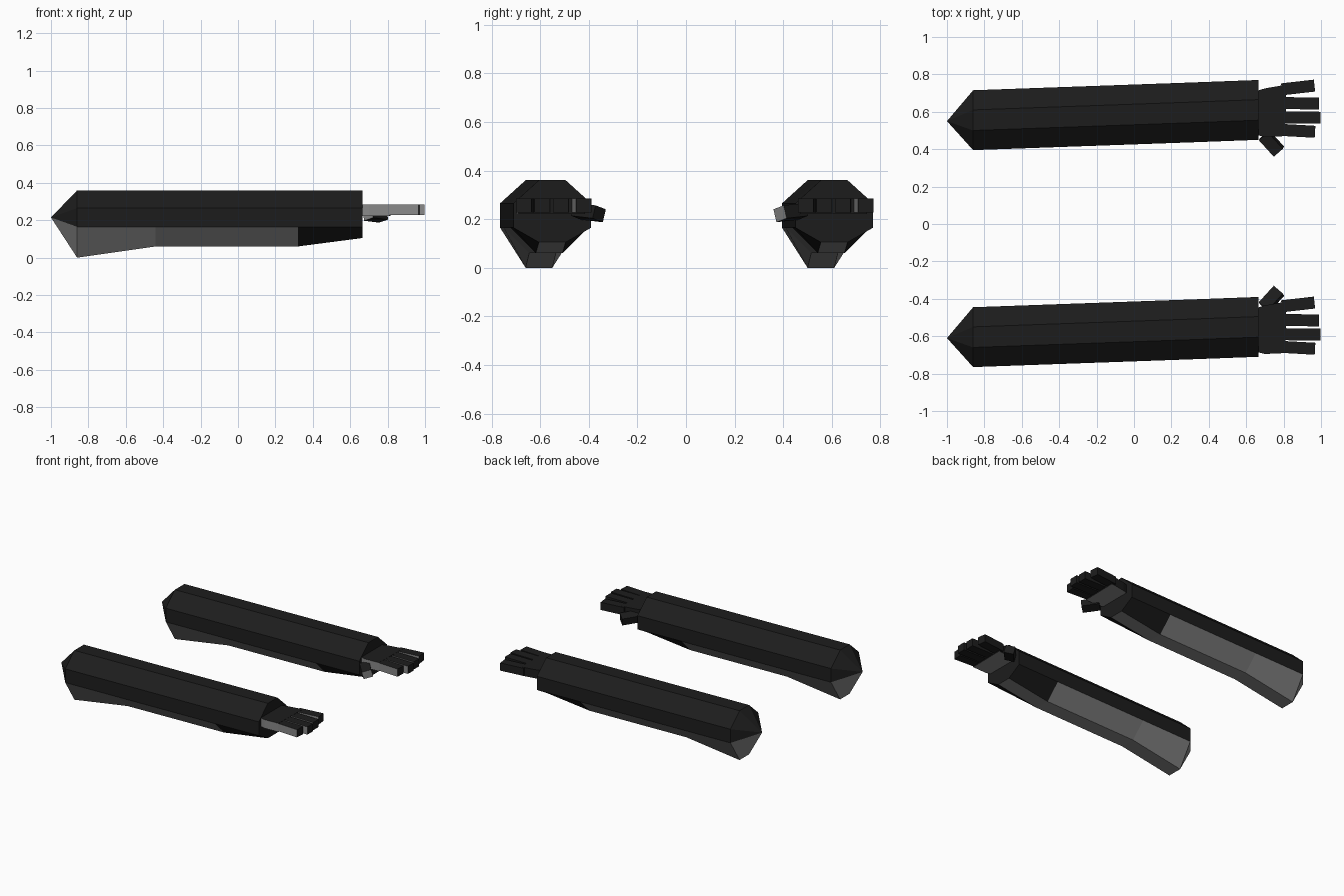
import bpy, bmesh, math
from mathutils import Vector, Matrix

if "Cube" in bpy.data.objects:
    bpy.data.objects.remove(bpy.data.objects["Cube"])


def material(name, v):
    m = bpy.data.materials.new(name)
    m.diffuse_color = (v, v, v, 1)
    m.use_nodes = True
    m.node_tree.nodes["Principled BSDF"].inputs["Base Color"].default_value = m.diffuse_color
    return m


dark = material("dark_cloth", 0.012)
grey = material("grey_underside", 0.25)


def finish(name, bm, rule):
    """Turn bmesh into an object; rule(face) is True for grey faces."""
    bmesh.ops.recalc_face_normals(bm, faces=bm.faces)
    bm.normal_update()
    for f in bm.faces:
        f.material_index = 1 if rule(f) else 0
    me = bpy.data.meshes.new(name)
    bm.to_mesh(me)
    bm.free()
    me.materials.append(dark)
    me.materials.append(grey)
    ob = bpy.data.objects.new(name, me)
    bpy.context.collection.objects.link(ob)
    return ob


def sleeve(name, y0):
    # octagonal loft: (x, centre offset in y, bottom height)
    stations = [(-0.86, -0.025, 0.0), (-0.44, -0.010, 0.06),
                (0.32, 0.017, 0.06), (0.665, 0.03, 0.105)]
    bm = bmesh.new()
    rings = []
    for x, dy, zb in stations:
        prof = [(-0.055, 0.36), (0.055, 0.36), (0.16, 0.265), (0.16, 0.165),
                (0.055, zb), (-0.055, zb), (-0.16, 0.165), (-0.16, 0.265)]
        rings.append([bm.verts.new((x, y0 + dy + y, z)) for y, z in prof])
    for a, b in zip(rings, rings[1:]):
        for i in range(8):
            j = (i + 1) % 8
            bm.faces.new((a[i], a[j], b[j], b[i]))
    # pointed elbow end and closed cuff
    tip = bm.verts.new((-1.0, y0 - 0.03, 0.215))
    for i in range(8):
        bm.faces.new((tip, rings[0][i], rings[0][(i + 1) % 8]))
    bm.faces.new(rings[-1])

    def rule(f):
        cuff_side = f.calc_center_median().x > 0.33 and abs(f.normal.y) > 0.2
        return f.normal.z < -0.2 and not cuff_side
    return finish(name, bm, rule)


def bar(name, start, end, width, thick, roll=0.0):
    # box running from start to end
    s, e = Vector(start), Vector(end)
    d = (e - s).normalized()
    side = Vector((0, 0, 1)).cross(d).normalized()
    up = d.cross(side)
    rot = Matrix((d, side, up)).transposed() @ Matrix.Rotation(roll, 3, 'X')
    bm = bmesh.new()
    bmesh.ops.create_cube(bm, size=1)
    for v in bm.verts:
        c = Vector((v.co.x * (e - s).length, v.co.y * width, v.co.z * thick))
        v.co = rot @ c + (s + e) / 2
    return finish(name, bm, lambda f: f.normal.y < -0.7)


def palm(name, y0):
    # flat tapered slab widening toward the knuckles
    outline = [(0.62, -0.095), (0.70, -0.115), (0.81, -0.11),
               (0.815, 0.165), (0.70, 0.145), (0.62, 0.12)]
    bm = bmesh.new()
    base = bm.faces.new([bm.verts.new((x, y0 + y, 0.222)) for x, y in outline])
    ext = bmesh.ops.extrude_face_region(bm, geom=[base])
    for v in ext["geom"]:
        if isinstance(v, bmesh.types.BMVert):
            v.co.z = 0.285
    return finish(name, bm, lambda f: f.normal.z < -0.5 or f.normal.y < -0.7)


# fingers: base y, tip y, tip x
fingers = [(0.140, 0.160, 0.965), (0.066, 0.065, 0.99),
           (-0.009, -0.012, 0.998), (-0.077, -0.087, 0.968)]

for side, y0, thumb_dir, thumb_y in (("left", 0.58, -1, 0.015), ("right", -0.58, 1, 0.015)):
    sleeve(side + "_sleeve", y0)
    palm(side + "_palm", y0)
    for n, (ya, yb, xt) in enumerate(fingers):
        bar(f"{side}_finger_{n + 1}", (0.79, y0 + ya, 0.256),
            (xt, y0 + yb, 0.256), 0.064, 0.056)
    # thumb splayed toward the body centre
    bar(side + "_thumb", (0.695, y0 + thumb_y + thumb_dir * 0.12, 0.232),
        (0.775, y0 + thumb_y + thumb_dir * 0.208, 0.222), 0.066, 0.055,
        thumb_dir * -0.25)
